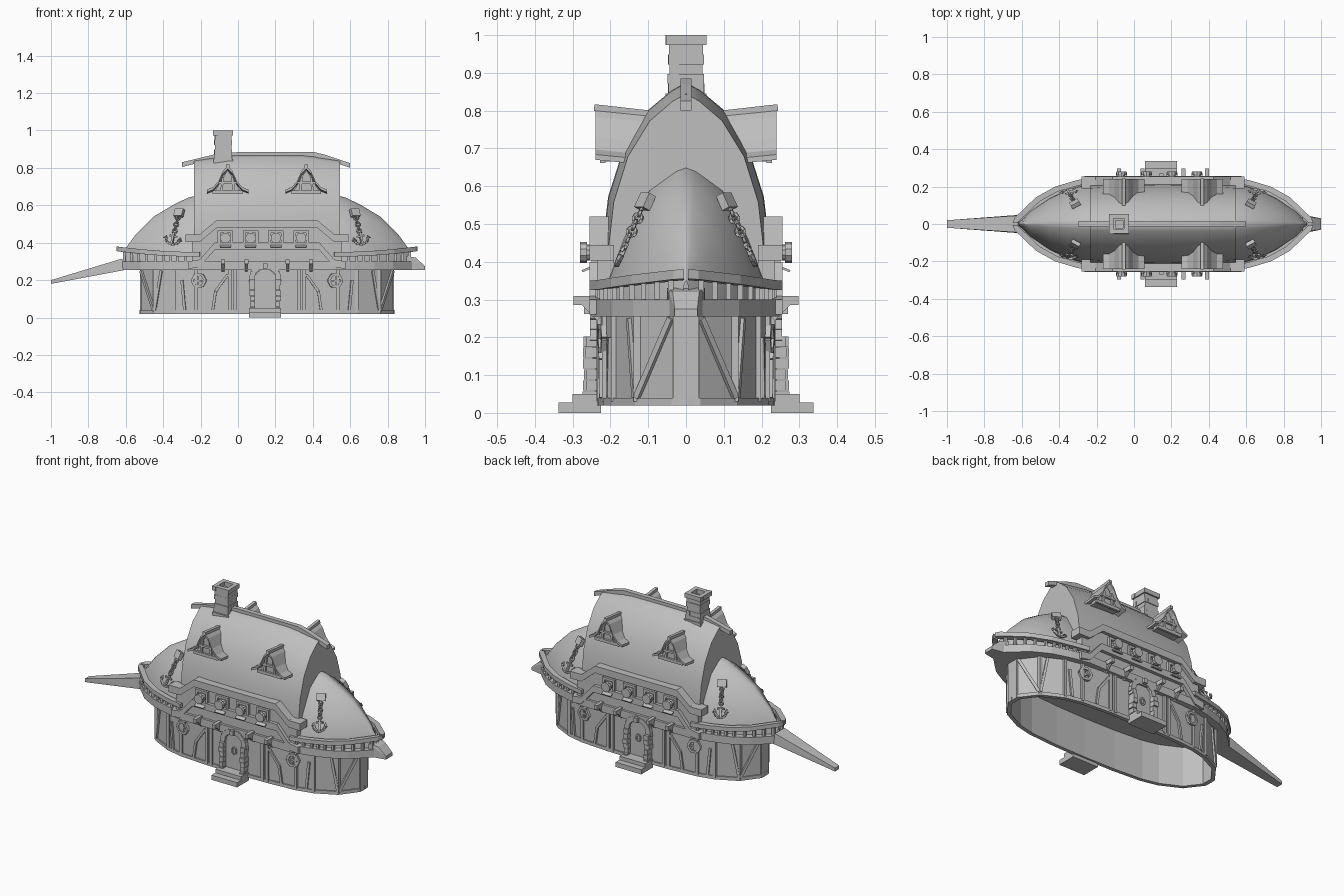
import bpy, bmesh, math, random
from mathutils import Vector as V, Matrix

random.seed(4)
old = bpy.data.objects.get("Cube")
if old:
    bpy.data.objects.remove(old)

GREY = (0.52, 0.52, 0.52, 1)
mat = bpy.data.materials.new("plain grey")
mat.use_nodes = True
mat.diffuse_color = GREY
mat.node_tree.nodes["Principled BSDF"].inputs["Base Color"].default_value = GREY
MID = 0.155   # the house is symmetric about this x; parts are built around it


def finish(name, bm, mirror="", x=MID, smooth=False, recalc=True):
    if recalc:
        bmesh.ops.recalc_face_normals(bm, faces=bm.faces)
    me = bpy.data.meshes.new(name)
    bm.to_mesh(me)
    bm.free()
    me.materials.append(mat)
    ob = bpy.data.objects.new(name, me)
    ob.location.x = x
    bpy.context.collection.objects.link(ob)
    if mirror:
        m = ob.modifiers.new("Mirror", "MIRROR")
        m.use_axis = ["X" in mirror, "Y" in mirror, False]
        m.use_mirror_merge = smooth
    if smooth:
        bpy.ops.object.select_all(action="DESELECT")
        ob.select_set(True)
        bpy.context.view_layer.objects.active = ob
        bpy.ops.object.shade_smooth_by_angle(angle=math.radians(35))
    return ob


def box(bm, x0, x1, y0, y1, z0, z1):
    m = Matrix.Translation(((x0 + x1) / 2, (y0 + y1) / 2, (z0 + z1) / 2))
    bmesh.ops.create_cube(bm, size=1, matrix=m @ Matrix.Diagonal((x1 - x0, y1 - y0, z1 - z0, 1)))


def beam(bm, p, q, w, d=None):
    p, q = V(p), V(q)
    m = Matrix.Translation((p + q) / 2) @ (q - p).to_track_quat("Z", "Y").to_matrix().to_4x4()
    bmesh.ops.create_cube(bm, size=1, matrix=m @ Matrix.Diagonal((w, d or w, (q - p).length, 1)))


def solid(bm, pts):
    bmesh.ops.convex_hull(bm, input=[bm.verts.new(p) for p in pts])


def strip(bm, path, t, y0, y1):
    """Plank of thickness t below an (x, z) path."""
    for a, b in zip(path, path[1:]):
        solid(bm, [(x, y, z - d) for x, z in (a, b) for y in (y0, y1) for d in (0, t)])


def arc(bm, c, ex, ey, a0, a1, n, w):
    pts = [V(c) + V(ex) * math.cos(a0 + (a1 - a0) * i / n) + V(ey) * math.sin(a0 + (a1 - a0) * i / n)
           for i in range(n + 1)]
    for a, b in zip(pts, pts[1:]):
        beam(bm, a, b, w)


def inset(path, d):
    """Shift a plan path inward by d."""
    out = []
    for i, p in enumerate(path):
        t = V(path[min(i + 1, len(path) - 1)]) - V(path[max(i - 1, 0)])
        n = V((t.y, -t.x)).normalized()
        n = n if n.y > 0 else -n
        out.append((p[0] + n.x * d, min(p[1] + n.y * d, -0.005)))
    return out


def band(bm, path, d, z0, z1, rise=lambda x: 0):
    """Wall of thickness d that follows a plan path."""
    both = list(zip(path, inset(path, d)))
    for a, b in zip(both, both[1:]):
        solid(bm, [(p[0], p[1], z + rise(p[0])) for p in a + b for z in (z0, z1)])


def loft(name, stations, profile, zb, cap=False):
    bm = bmesh.new()
    rows = [[bm.verts.new((u, -w * f, zb + (h - zb) * g)) for f, g in profile] for u, h, w in stations]
    for a, b in zip(rows, rows[1:]):
        for j in range(len(profile) - 1):
            bm.faces.new((a[j], a[j + 1], b[j + 1], b[j]))
    if cap:
        bm.faces.new(rows[-1] + [bm.verts.new((stations[-1][0], 0, zb))])
    return finish(name, bm, "XY", smooth=True, recalc=False)


# Upturned hull and the taller roof over its middle
loft("hull", [(0.36, 0.655, 0.217), (0.42, 0.642, 0.212), (0.505, 0.6, 0.187), (0.605, 0.54, 0.14),
              (0.705, 0.44, 0.072), (0.77, 0.35, 0.012)],
     [(0, 1), (0.12, 0.975), (0.45, 0.84), (0.76, 0.51), (0.97, 0.2), (1, 0)], 0.27)
loft("main_roof", [(0, 0.875, 0.224), (0.2, 0.873, 0.222), (0.39, 0.845, 0.208)],
     [(0, 1), (0.17, 0.965), (0.46, 0.875), (0.74, 0.71), (0.92, 0.5), (0.99, 0.28), (1, 0)], 0.27, True)
bm = bmesh.new()
strip(bm, [(-0.455, 0.83), (-0.29, 0.87), (-0.15, 0.885), (0.25, 0.885), (0.31, 0.87), (0.445, 0.825)],
      0.025, -0.014, 0.014)
finish("ridge_beam", bm)

# Lower house walls with skirting and timber frame
WALL = [(0.675, 0), (0.672, -0.035), (0.6, -0.13), (0.48, -0.19), (0.38, -0.213), (0.2, -0.226), (0, -0.23)]
bm = bmesh.new()
band(bm, WALL, 0.015, 0.02, 0.27)
finish("house_wall", bm, "XY")
bm = bmesh.new()
band(bm, inset(WALL, -0.007), 0.02, 0.02, 0.04)
finish("skirting", bm, "XY")
bm = bmesh.new()
for u, y in WALL[2:6] + [(0.17, -0.228)]:
    beam(bm, (u, y, 0.03), (u, y, 0.26), 0.018)
box(bm, 0.655, 0.68, -0.035, 0, 0.02, 0.27)
beam(bm, (0.672, -0.04, 0.25), (0.605, -0.13, 0.04), 0.016)
beam(bm, (0.6, -0.135, 0.04), (0.565, -0.15, 0.25), 0.014)
beam(bm, (0.29, -0.223, 0.04), (0.275, -0.224, 0.14), 0.014)
beam(bm, (0.275, -0.224, 0.14), (0.21, -0.228, 0.23), 0.014)
beam(bm, (0.44, -0.203, 0.04), (0.455, -0.2, 0.2), 0.014)
finish("timber_frame", bm, "XY")

# Deck plate, railing and balusters
DECK = [(0.8, 0), (0.79, -0.03), (0.675, -0.14), (0.575, -0.195), (0.465, -0.228), (0.36, -0.25)]
bm = bmesh.new()
solid(bm, [(u, y, z) for u, y in DECK + [(0, -0.25), (0, 0)] for z in (0.255, 0.3)])
finish("deck", bm, "XY")
sheer = lambda u: 0.028 * (max(u - 0.36, 0) / 0.43) ** 2
bm = bmesh.new()
band(bm, inset(DECK, -0.005), 0.03, 0.325, 0.35, sheer)
finish("rail", bm, "XY")
bm = bmesh.new()
path = inset(DECK, 0.012)[1:]
for a, b in zip(path, path[1:]):
    n = max(2, round((V(a) - V(b)).length / 0.045))
    for i in range(n):
        p = V(a).lerp(V(b), (i + 0.5) / n)
        beam(bm, (p.x, p.y, 0.29), (p.x, p.y, 0.335 + sheer(p.x)), 0.014)
finish("balusters", bm, "XY")

# Prow block and long bowsprit
bm = bmesh.new()
solid(bm, [(x, s * y, z) for s in (-1, 1) for x, y, z in
           ((0.9, 0.05, 0.255), (0.9, 0.05, 0.33), (1, 0.03, 0.255), (1, 0.03, 0.275), (0.95, 0.035, 0.32))])
finish("prow_block", bm, x=0)
bm = bmesh.new()
solid(bm, [(x, s * y, z) for s in (-1, 1) for x, y, z in
           ((-0.6, 0.05, 0.255), (-0.62, 0.045, 0.315), (-0.7, 0.042, 0.255), (-0.68, 0.04, 0.29),
            (-1, 0.02, 0.18), (-1, 0.02, 0.2))])
finish("bowsprit", bm, x=0)

# Raised gun panel with stepped mouldings
bm = bmesh.new()
solid(bm, [(u, y, z) for u, z in ((0, 0.5), (0.275, 0.5), (0.4, 0.42), (0.4, 0.27), (0, 0.27))
           for y in (-0.19, -0.236)])
finish("gun_panel", bm, "XY")
bm = bmesh.new()
strip(bm, [(0, 0.52), (0.27, 0.52), (0.36, 0.445), (0.435, 0.445)], 0.042, -0.255, -0.19)
strip(bm, [(0, 0.4), (0.28, 0.4), (0.36, 0.31), (0.42, 0.3)], 0.04, -0.256, -0.2)
finish("panel_mouldings", bm, "XY")

# Cannons in framed ports with lids
bm = bmesh.new()
for i in range(4):
    u, z = -0.2225 + 0.135 * i, 0.425
    for s in (-1, 1):
        box(bm, u + s * 0.034 - 0.007, u + s * 0.034 + 0.007, -0.25, -0.22, z - 0.04, z + 0.04)
        box(bm, u - 0.04, u + 0.04, -0.25, -0.22, z + s * 0.034 - 0.007, z + s * 0.034 + 0.007)
    for r, y0, y1 in ((0.021, -0.2, -0.272), (0.028, -0.262, -0.28)):
        bmesh.ops.create_cone(bm, cap_ends=True, segments=10, radius1=r, radius2=r, depth=y0 - y1,
                              matrix=Matrix.Translation((u, (y0 + y1) / 2, z)) @ Matrix.Rotation(math.pi / 2, 4, "X"))
    beam(bm, (u, -0.24, z - 0.035), (u, -0.275, z - 0.05), 0.06, 0.006)
finish("cannons", bm, "Y")

# Brackets under the gun panel
bm = bmesh.new()
for u in (0.11, 0.235):
    box(bm, u - 0.01, u + 0.01, -0.298, -0.22, 0.285, 0.31)
    beam(bm, (u, -0.23, 0.25), (u, -0.272, 0.292), 0.014)
finish("brackets", bm, "XY")

# Dormers with flared roofs and trussed fronts
bm = bmesh.new()
for s in (-1, 1):
    side = [(0.21 + s * a, z) for a, z in ((0, 0.805), (0.025, 0.78), (0.05, 0.725), (0.078, 0.693), (0.11, 0.68))]
    for a, b in zip(side, side[1:]):
        solid(bm, [(x, y, z + lift - d) for x, z in (a, b) for d in (0, 0.014)
                   for y, lift in ((-0.24, 0.004), (-0.1, -0.01))])
    solid(bm, [(x, y, z) for x, z in ((0.21, 0.79), (0.21, 0.665), (0.21 + s * 0.075, 0.665), (0.21 + s * 0.04, 0.72))
               for y in (-0.1, -0.215)])
    beam(bm, (0.21 + s * 0.035, -0.22, 0.665), (0.21 + s * 0.025, -0.22, 0.75), 0.012)
    beam(bm, (0.21, -0.22, 0.67), (0.21 + s * 0.08, -0.22, 0.67), 0.014, 0.018)
    beam(bm, (0.21, -0.22, 0.72), (0.21 + s * 0.05, -0.22, 0.72), 0.014, 0.012)
beam(bm, (0.21, -0.243, 0.808), (0.21, -0.1, 0.792), 0.018)
finish("dormers", bm, "XY")

# Six-sided portholes
bm = bmesh.new()
tilt = V((0.99, 0.14, 0))
arc(bm, (0.365, -0.222, 0.197), tilt * 0.036, (0, 0, 0.036), 0, 2 * math.pi, 6, 0.014)
beam(bm, V((0.365, -0.218, 0.197)) - tilt * 0.03, V((0.365, -0.218, 0.197)) + tilt * 0.03, 0.008)
beam(bm, (0.365, -0.218, 0.165), (0.365, -0.218, 0.23), 0.008)
finish("portholes", bm, "XY")

# Arched door, stone surround and steps
D = -0.01
bm = bmesh.new()
arch = [(D + 0.06 * math.cos(math.pi * i / 8), 0.2 + 0.06 * math.sin(math.pi * i / 8)) for i in range(9)]
solid(bm, [(x, y, z) for x, z in arch + [(D - 0.06, 0.03), (D + 0.06, 0.03)] for y in (-0.215, -0.24)])
arc(bm, (D, -0.243, 0.16), (0.014, 0, 0), (0, 0, 0.02), 0, 2 * math.pi, 8, 0.008)
finish("doors", bm, "Y")
bm = bmesh.new()
for s in (-1, 1):
    for i in range(6):
        w, y = random.uniform(0.018, 0.026), random.uniform(-0.275, -0.262)
        x0, x1 = sorted((D + s * 0.055, D + s * (0.06 + w)))
        box(bm, x0, x1, y, -0.215, 0.03 + i * 0.029, 0.057 + i * 0.029)
for i in range(9):
    a = math.pi * (i + 0.5) / 9
    c = V((D + 0.07 * math.cos(a), 0, 0.205 + 0.07 * math.sin(a)))
    r = V((math.cos(a), 0, math.sin(a))) * random.uniform(0.011, 0.015)
    beam(bm, c - r + V((0, -0.243, 0)), c + r + V((0, -0.243, 0)), 0.023, 0.055)
finish("door_stones", bm, "Y")
bm = bmesh.new()
for y, z0, z1 in ((-0.337, 0, 0.028), (-0.3, 0.022, 0.05)):
    box(bm, D - 0.085, D + 0.085, y, -0.225, z0, z1)
finish("door_steps", bm, "Y")

# Anchors hanging on chains from wall plates
bm = bmesh.new()
top, low = V((0.47, -0.108, 0.56)), V((0.51, -0.182, 0.395))
down = (low - top).normalized()
side = down.cross(V((0, -1, 0.55))).normalized()
out = side.cross(down)
beam(bm, top - down * 0.02, top + down * 0.022, 0.05, 0.022)
for i in range(5):
    across = side if i % 2 == 0 else out
    arc(bm, top + down * (0.03 + 0.02 * i), across * 0.011, down * 0.014, 0, 2 * math.pi, 8, 0.007)
beam(bm, low - down * 0.06, low + down * 0.005, 0.011)
beam(bm, low - down * 0.045 - side * 0.022, low - down * 0.045 + side * 0.022, 0.009)
arc(bm, low - down * 0.032, side * 0.038, down * 0.036, 0, math.pi, 8, 0.011)
for s in (-1, 1):
    tip = low - down * 0.03 + side * 0.038 * s
    solid(bm, [tip - down * 0.016, tip + side * 0.014 + down * 0.006, tip - side * 0.014 + down * 0.006, tip + out * 0.01])
finish("anchors", bm, "XY")

# Hollow chimney of uneven stone courses
bm = bmesh.new()
for i in range(7):
    z0 = 0.82 + i * 0.0257
    h = 0.054 if i in (0, 6) else random.uniform(0.044, 0.051)
    for k in range(4):
        q = Matrix.Rotation(k * math.pi / 2, 4, "Z")
        e = h + random.uniform(-0.003, 0.001)
        t = Matrix.Translation((e - 0.0125, 0.0125, z0 + 0.0129))
        bmesh.ops.create_cube(bm, size=1, matrix=q @ t @ Matrix.Diagonal((0.025, 2 * h - 0.025, 0.0257, 1)))
box(bm, -0.03, 0.03, -0.03, 0.03, 0.8, 0.95)
finish("chimney", bm, x=-0.08)
